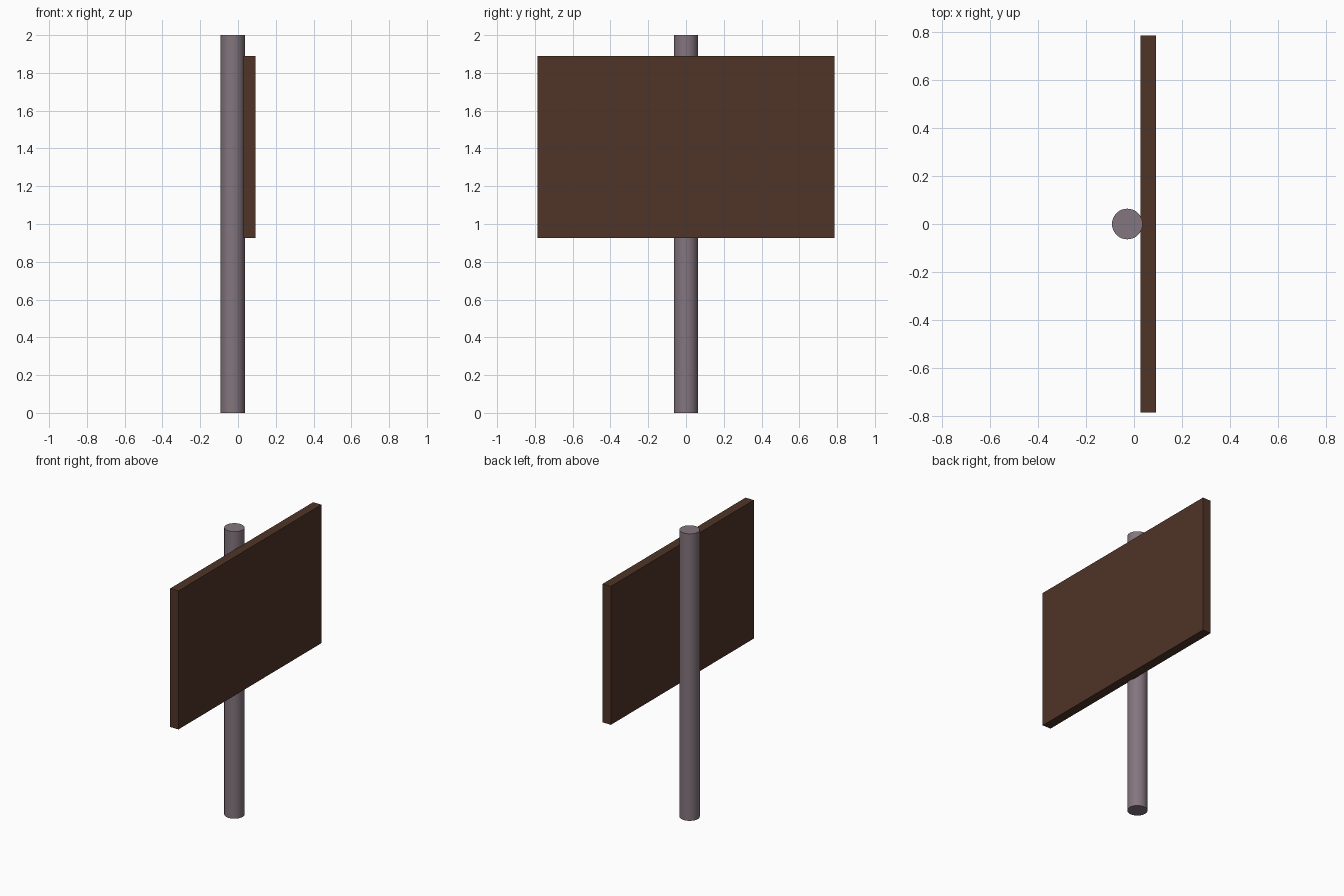
import bpy

if "Cube" in bpy.data.objects:
    bpy.data.objects.remove(bpy.data.objects["Cube"])


def paint(obj, name, color):
    mat = bpy.data.materials.new(name)
    mat.diffuse_color = (*color, 1)
    mat.use_nodes = True
    mat.node_tree.nodes["Principled BSDF"].inputs["Base Color"].default_value = mat.diffuse_color
    obj.data.materials.append(mat)


# Round post
bpy.ops.mesh.primitive_cylinder_add(vertices=32, radius=0.064, depth=2,
                                    location=(-0.028, 0, 1))
post = bpy.context.object
post.name = "post"
bpy.ops.object.shade_smooth_by_angle()
paint(post, "post_grey", (0.23, 0.18, 0.21))

# Sign board, slightly sunk into the post
x0, x1, z0, z1 = 0.028, 0.092, 0.925, 1.89
bpy.ops.mesh.primitive_cube_add(size=1, location=((x0 + x1) / 2, 0, (z0 + z1) / 2))
board = bpy.context.object
board.name = "sign_board"
board.scale = (x1 - x0, 1.574, z1 - z0)
bpy.ops.object.transform_apply(location=False, rotation=False, scale=True)
paint(board, "board_brown", (0.08, 0.035, 0.021))
